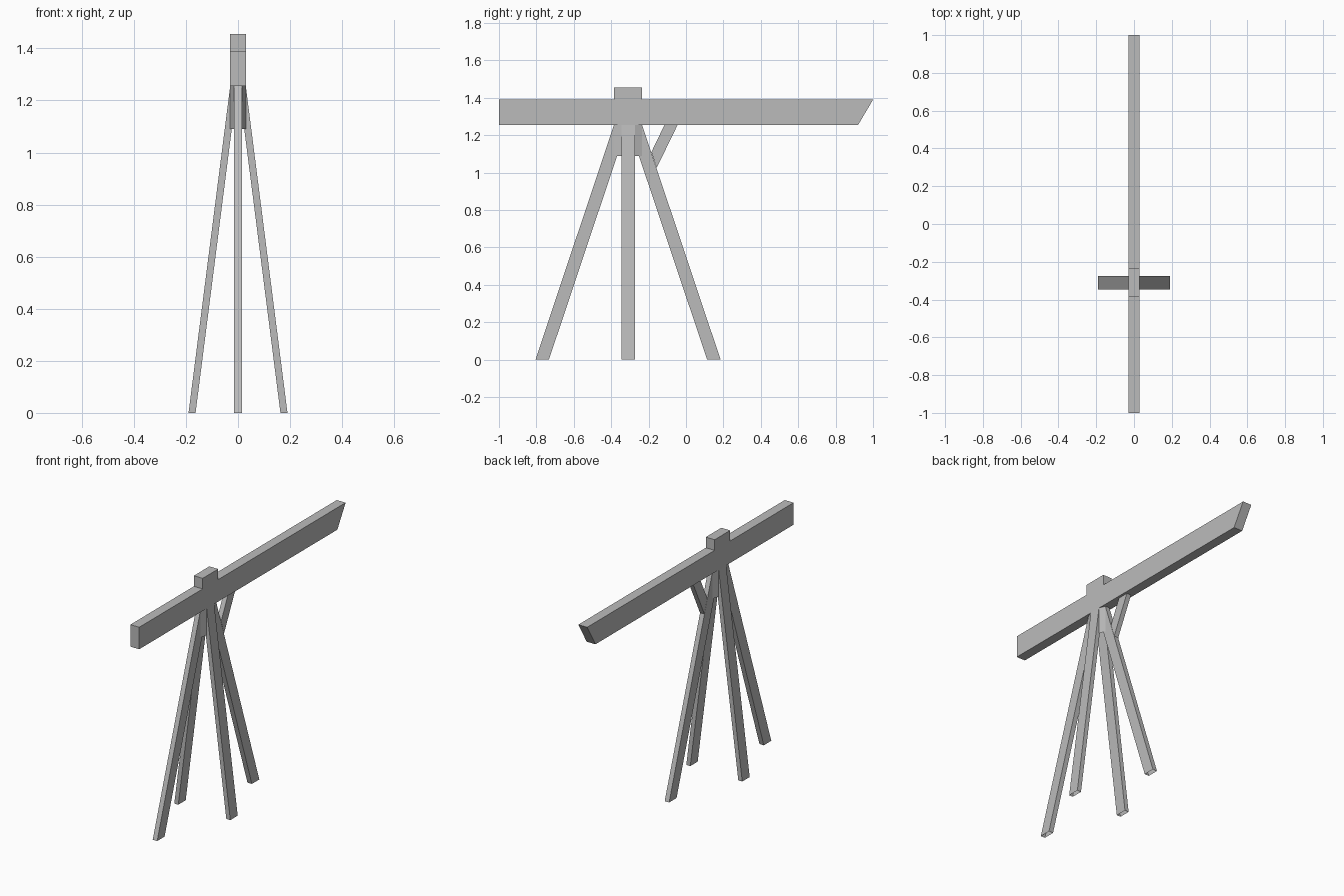
import bpy
import bmesh
from mathutils import Vector

cube = bpy.data.objects.get("Cube")
if cube:
    bpy.data.objects.remove(cube, do_unlink=True)

grey = bpy.data.materials.new("plain_grey")
grey.use_nodes = True
colour = (0.5, 0.5, 0.5, 1)
grey.diffuse_color = colour
grey.node_tree.nodes["Principled BSDF"].inputs["Base Color"].default_value = colour

POST_Y = -0.31      # centre of the trestle
BEAM_LOW = 1.255    # underside of the beam
BEAM_TOP = 1.39
HALF_BEAM = 0.03
HALF_LEG = 0.015
LEG_W = 0.072
HEAD = 0.075        # half length of the head block


def prism(name, outline, offset, open_bottom=False):
    """Extrude a flat outline along an offset, optionally leaving the base open."""
    bm = bmesh.new()
    face = bm.faces.new([bm.verts.new(p) for p in outline])
    ext = bmesh.ops.extrude_face_region(bm, geom=[face], use_keep_orig=True)
    verts = [v for v in ext["geom"] if isinstance(v, bmesh.types.BMVert)]
    bmesh.ops.translate(bm, verts=verts, vec=Vector(offset))
    bmesh.ops.recalc_face_normals(bm, faces=bm.faces)
    if open_bottom:
        low = min(v.co.z for v in bm.verts)
        base = [f for f in bm.faces if all(v.co.z < low + 1e-4 for v in f.verts)]
        bmesh.ops.delete(bm, geom=base, context="FACES_ONLY")
    mesh = bpy.data.meshes.new(name)
    bm.to_mesh(mesh)
    bm.free()
    mesh.materials.append(grey)
    obj = bpy.data.objects.new(name, mesh)
    bpy.context.collection.objects.link(obj)
    return obj


def side_prism(name, yz, half, open_bottom=False):
    return prism(name, [(-half, y, z) for y, z in yz], (2 * half, 0, 0), open_bottom)


# Beam with its raised cap and slanted rear end
front, back = POST_Y - HEAD, POST_Y + HEAD
side_prism("beam", [(-1, BEAM_LOW), (0.92, BEAM_LOW), (1, BEAM_TOP), (back, BEAM_TOP),
                    (back, 1.455), (front, 1.455), (front, BEAM_TOP), (-1, BEAM_TOP)], HALF_BEAM)

# Head block, tapering in plan toward the front and rear legs
mid = LEG_W / 2
plan = [(-HALF_LEG, -HEAD), (HALF_LEG, -HEAD), (HALF_BEAM, -mid), (HALF_BEAM, mid),
        (HALF_LEG, HEAD), (-HALF_LEG, HEAD), (-HALF_BEAM, mid), (-HALF_BEAM, -mid)]
prism("head_block", [(x, POST_Y + y, 1.09) for x, y in plan], (0, 0, BEAM_LOW - 1.09), True)

for s, fore, flank in ((-1, "front", "right"), (1, "rear", "left")):
    # Front and rear legs
    foot, top = POST_Y + s * 0.495, POST_Y + s * HEAD
    side_prism(fore + "_leg", [(foot, 0), (foot - s * LEG_W, 0),
                               (top - s * LEG_W, BEAM_LOW), (top, BEAM_LOW)], HALF_LEG, True)
    # Left and right legs
    xz = [(0.19, 0), (0.163, 0), (0.003, BEAM_LOW), (HALF_BEAM, BEAM_LOW)]
    prism(flank + "_leg", [(s * x, POST_Y - mid, z) for x, z in xz], (0, LEG_W, 0), True)

# Brace from the rear leg up to the beam
side_prism("brace", [(-0.157, 1.025), (-0.045, BEAM_LOW), (-0.115, BEAM_LOW), (-0.185, 1.11)], HALF_LEG)
